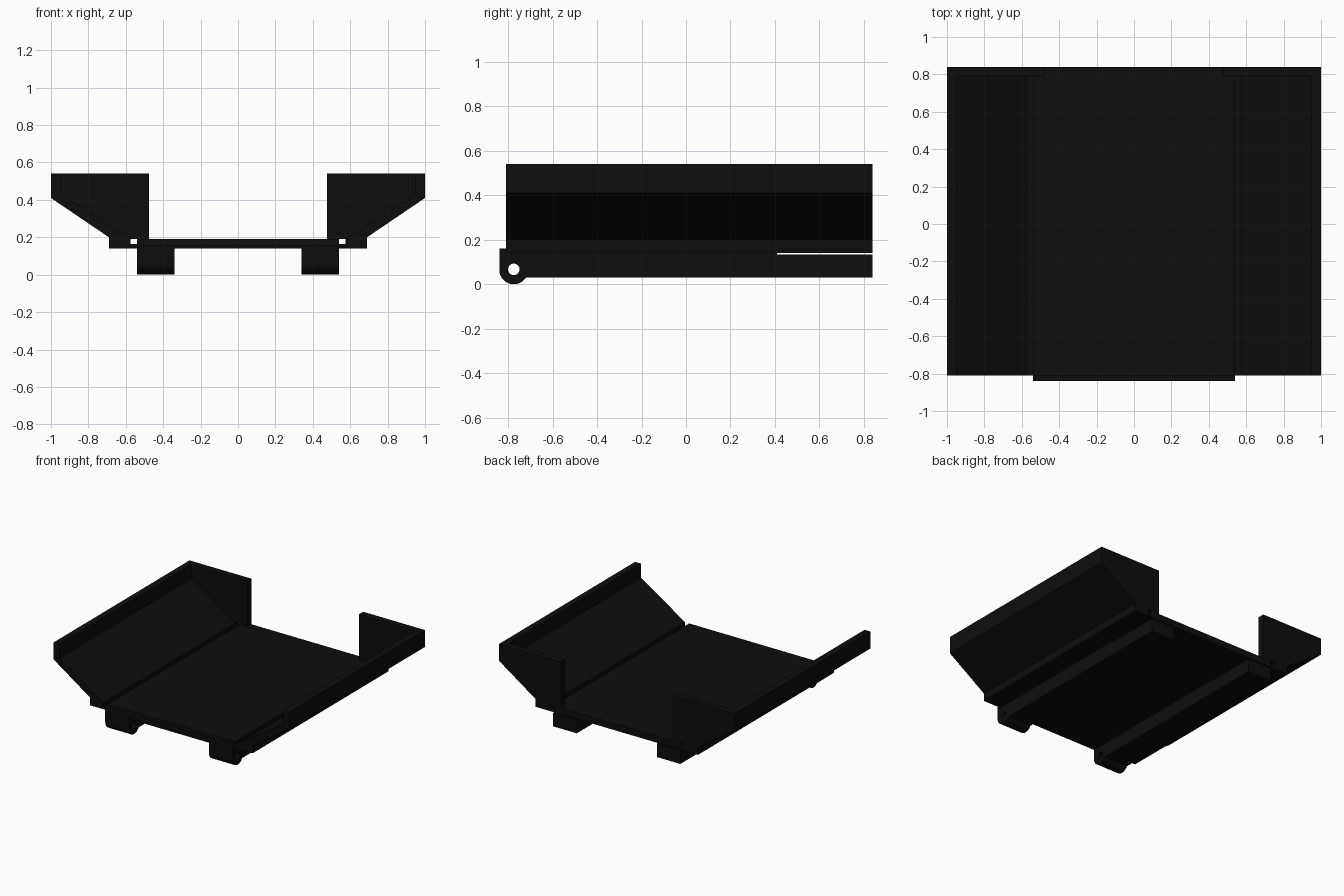
import bpy, bmesh, math

if "Cube" in bpy.data.objects:
    bpy.data.objects.remove(bpy.data.objects["Cube"])

black = bpy.data.materials.new("matte black")
black.diffuse_color = (0.004, 0.004, 0.004, 1)
black.use_nodes = True
black.node_tree.nodes["Principled BSDF"].inputs["Base Color"].default_value = black.diffuse_color


def prism(name, profile, axis, start, end):
    """Extrude a 2D profile along x (profile is y,z) or y (profile is x,z)."""
    def point(a, b, t):
        return (t, a, b) if axis == "x" else (a, t, b)
    bm = bmesh.new()
    face = bm.faces.new([bm.verts.new(point(a, b, start)) for a, b in profile])
    grown = bmesh.ops.extrude_face_region(bm, geom=[face])["geom"]
    shift = point(0, 0, end - start)
    bmesh.ops.translate(bm, vec=shift, verts=[v for v in grown if isinstance(v, bmesh.types.BMVert)])
    bmesh.ops.recalc_face_normals(bm, faces=bm.faces)
    mesh = bpy.data.meshes.new(name)
    bm.to_mesh(mesh)
    bm.free()
    mesh.materials.append(black)
    obj = bpy.data.objects.new(name, mesh)
    bpy.context.collection.objects.link(obj)
    return obj


def mirror_x(obj):
    mod = obj.modifiers.new("mirror", "MIRROR")
    mod.use_axis[0] = True


def arc(cy, cz, r, a0, a1, n):
    angles = [math.radians(a0 + (a1 - a0) * i / n) for i in range(n + 1)]
    return [(cy + r * math.cos(a), cz + r * math.sin(a)) for a in angles]


# Floor plate with a lower lip along the front
floor = [(-0.84, 0.14), (0.84, 0.14), (0.84, 0.19), (-0.81, 0.19), (-0.81, 0.16), (-0.84, 0.16)]
prism("floor", floor, "x", -0.54, 0.54)

# Side walls: sill, sloped panel and upright rim in one profile
side = [(0.54, 0.14), (0.69, 0.14), (0.69, 0.20), (1.0, 0.41), (1.0, 0.54), (0.95, 0.54),
        (0.95, 0.433), (0.575, 0.19), (0.575, 0.165), (0.54, 0.165)]
mirror_x(prism("side_wall", side, "y", -0.81, 0.84))

# Rear corner panels closing the sloped sides
panel = [(0.475, 0.19), (0.576, 0.19), (0.95, 0.433), (0.95, 0.54), (0.475, 0.54)]
mirror_x(prism("rear_panel", panel, "y", 0.79, 0.84))

# Under-floor rails with rounded hinge eyes at the front
rail = ([(-0.84, 0.14)] + arc(-0.775, 0.065, 0.065, 180, 327, 18)
        + [(0.84, 0.03), (0.84, 0.133), (0.41, 0.133), (0.41, 0.14)])
rail_obj = prism("hinge_rail", rail, "x", 0.34, 0.54)

# Drill the hinge pin hole, then bake it and remove the cutter
cutter = prism("pin_hole_cutter", arc(-0.775, 0.067, 0.026, 0, 345, 23), "x", 0.3, 0.6)
cutter.hide_render = True
cut = rail_obj.modifiers.new("pin_hole", "BOOLEAN")
cut.operation, cut.object, cut.solver = "DIFFERENCE", cutter, "EXACT"
graph = bpy.context.evaluated_depsgraph_get()
drilled = bpy.data.meshes.new_from_object(rail_obj.evaluated_get(graph))
rail_obj.modifiers.clear()
rail_obj.data = drilled
bpy.data.objects.remove(cutter)
mirror_x(rail_obj)
